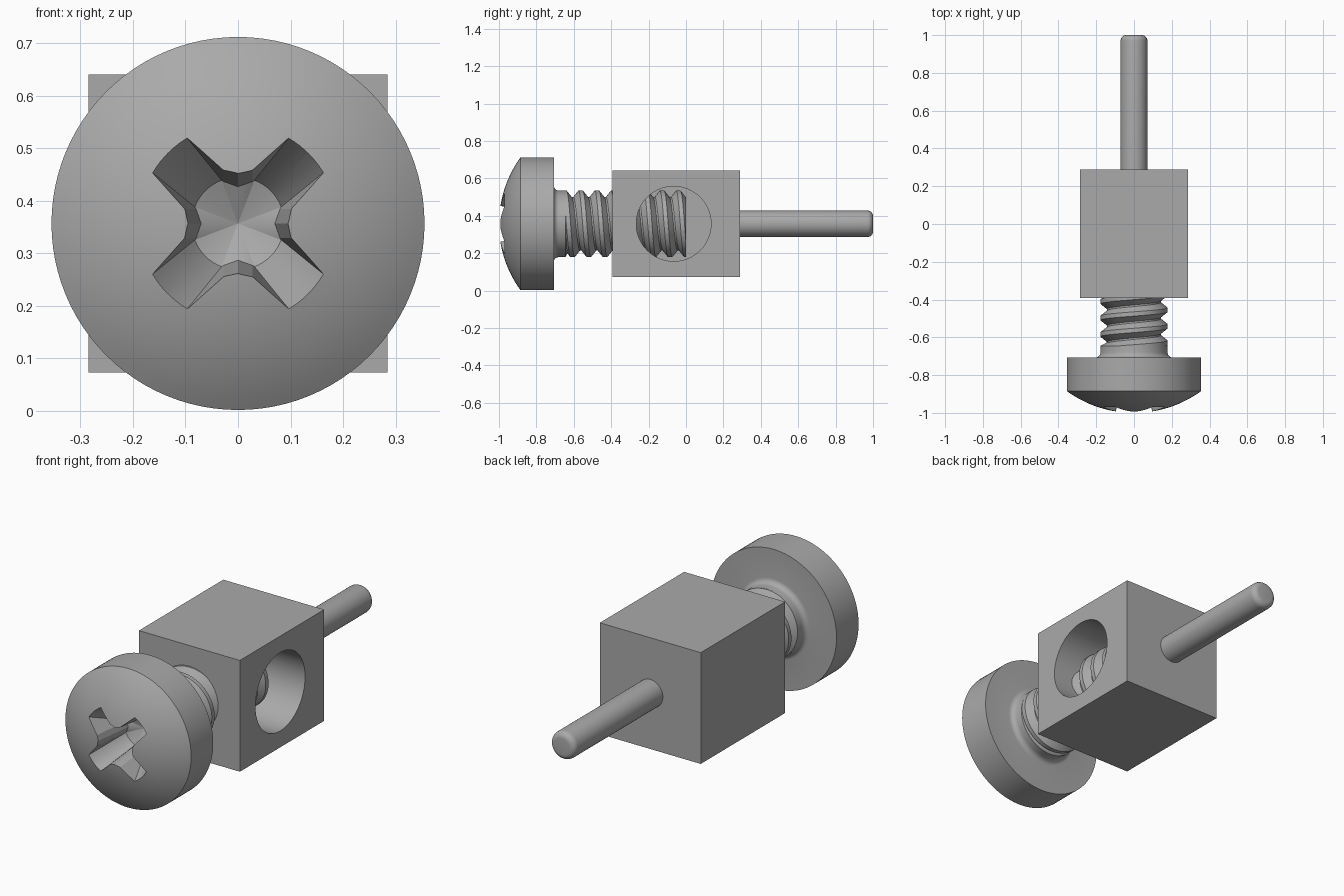
import bpy, bmesh, math
from mathutils import Vector

if "Cube" in bpy.data.objects:
    bpy.data.objects.remove(bpy.data.objects["Cube"])

ZC = 0.357  # height of the common axis

metal = bpy.data.materials.new("grey metal")
metal.use_nodes = True
GREY = (0.40, 0.40, 0.40, 1)
metal.diffuse_color = GREY
metal.node_tree.nodes["Principled BSDF"].inputs["Base Color"].default_value = GREY


def finish(bm, name):
    bmesh.ops.remove_doubles(bm, verts=bm.verts, dist=1e-5)
    bmesh.ops.recalc_face_normals(bm, faces=bm.faces)
    me = bpy.data.meshes.new(name)
    bm.to_mesh(me)
    bm.free()
    me.materials.append(metal)
    ob = bpy.data.objects.new(name, me)
    bpy.context.collection.objects.link(ob)
    return ob


def loft(bm, rings):
    """Join closed rings of points, collapsing repeated points later."""
    rows = [[bm.verts.new(p) for p in ring] for ring in rings]
    n = len(rows[0])
    for a, b in zip(rows, rows[1:]):
        for k in range(n):
            bm.faces.new((a[k], a[(k + 1) % n], b[(k + 1) % n], b[k]))
    return rows


def lathe(name, profile, n=96):
    """Turn (radius, y) points about the horizontal axis."""
    bm = bmesh.new()
    loft(bm, [[(r * math.sin(2 * math.pi * k / n), y, ZC + r * math.cos(2 * math.pi * k / n))
               for k in range(n)] for r, y in profile])
    return finish(bm, name)


def select_only(ob):
    bpy.ops.object.select_all(action='DESELECT')
    ob.select_set(True)
    bpy.context.view_layer.objects.active = ob


def cut(ob, cutter):
    mod = ob.modifiers.new("cut", 'BOOLEAN')
    mod.operation = 'DIFFERENCE'
    mod.solver = 'EXACT'
    mod.object = cutter
    select_only(ob)
    bpy.ops.object.modifier_apply(modifier=mod.name)
    bpy.data.objects.remove(cutter)


def smooth(ob, angle=30):
    select_only(ob)
    bpy.ops.object.shade_smooth_by_angle(angle=math.radians(angle))


# Screw head: spherical dome, straight rim, small fillet into a plain collar
R, DOME = 0.355, 0.115
RS = (R * R + DOME * DOME) / (2 * DOME)
amax = math.asin(R / RS)
profile = [(RS * math.sin(amax * i / 14), -1 + RS * (1 - math.cos(amax * i / 14))) for i in range(15)]
profile += [(R, -0.707)]
profile += [(0.205 - 0.027 * math.sin(t), -0.68 - 0.027 * math.cos(t))
            for t in (math.pi / 2 * i / 5 for i in range(6))]
profile += [(0.178, -0.645), (0.14, -0.625), (0, -0.625)]
head = lathe("screw_head", profile)


# Cross recess: four tapering arms on the diagonals, ending in a shallow cone
def cross(y, valley, corner, arm_r, half_w):
    pts = []
    for q in range(4):
        rot = math.pi / 2 * q
        da = math.asin(half_w / arm_r)
        arc = [math.pi / 4 + da * (i / 4 - 1) for i in range(9)]
        local = [(valley, 0), corner]
        local += [(arm_r * math.cos(a), arm_r * math.sin(a)) for a in arc]
        local += [(corner[1], corner[0])]
        pts += [Vector((x * math.cos(rot) - z * math.sin(rot), y,
                        ZC + x * math.sin(rot) + z * math.cos(rot))) for x, z in local]
    return pts


top = cross(-0.975, 0.093, (0.100, 0.028), 0.192, 0.047)
bottom = cross(-0.785, 0.070, (0.080, 0.028), 0.088, 0.036)
outer = [t + (t - b) * 0.3 for t, b in zip(top, bottom)]
bm = bmesh.new()
rows = loft(bm, [outer, bottom])
bm.faces.new(rows[0])
apex = bm.verts.new((0, -0.75, ZC))
low = rows[1]
for k in range(len(low)):
    bm.faces.new((low[k], low[(k + 1) % len(low)], apex))
cut(head, finish(bm, "recess_cutter"))
smooth(head, 25)

# Threaded shank: a helical strip trimmed flat at both ends
PITCH, N, TURNS = 0.087, 64, 10
section = [(0.143, 0.0), (0.143, 0.10), (0.178, 0.42), (0.178, 0.68)]
bm = bmesh.new()
rail = []
for r, f in section:
    rail.append([])
    for j in range(N * TURNS + 1):
        a = 2 * math.pi * j / N
        y = -0.785 + PITCH * (f + j / N)
        rail[-1].append(bm.verts.new((r * math.sin(a), y, ZC + r * math.cos(a))))
rail.append(rail[0][N:])  # next turn closes the strip
for a, b in zip(rail, rail[1:]):
    for j in range(min(len(a), len(b)) - 1):
        bm.faces.new((a[j], a[j + 1], b[j + 1], b[j]))
for y, ny in ((-0.665, -1), (0.0, 1)):
    res = bmesh.ops.bisect_plane(bm, geom=bm.verts[:] + bm.edges[:] + bm.faces[:], dist=1e-6,
                                 plane_co=(0, y, 0), plane_no=(0, ny, 0), clear_outer=True)
    rim = [e for e in res["geom_cut"] if isinstance(e, bmesh.types.BMEdge)]
    bmesh.ops.holes_fill(bm, edges=rim, sides=0)
shank = finish(bm, "threaded_shank")
smooth(shank, 25)

# Terminal block with a blind wire hole in its left side
bm = bmesh.new()
bmesh.ops.create_cube(bm, size=1)
for v in bm.verts:
    v.co = (v.co.x * 0.57, v.co.y * 0.68 - 0.052, v.co.z * 0.568 + ZC)
block = finish(bm, "terminal_block")
bpy.ops.mesh.primitive_cylinder_add(vertices=96, radius=0.2, depth=0.6,
                                    location=(0.1, -0.066, ZC), rotation=(0, math.pi / 2, 0))
cut(block, bpy.context.object)
smooth(block)

# Contact pin with a rounded tip
tip = [(0.041 + 0.03 * math.cos(t), 0.97 + 0.03 * math.sin(t))
       for t in (math.pi / 2 * i / 6 for i in range(7))]
pin = lathe("contact_pin", [(0, 0.27), (0.071, 0.27)] + tip + [(0, 1.0)], 48)
smooth(pin)
